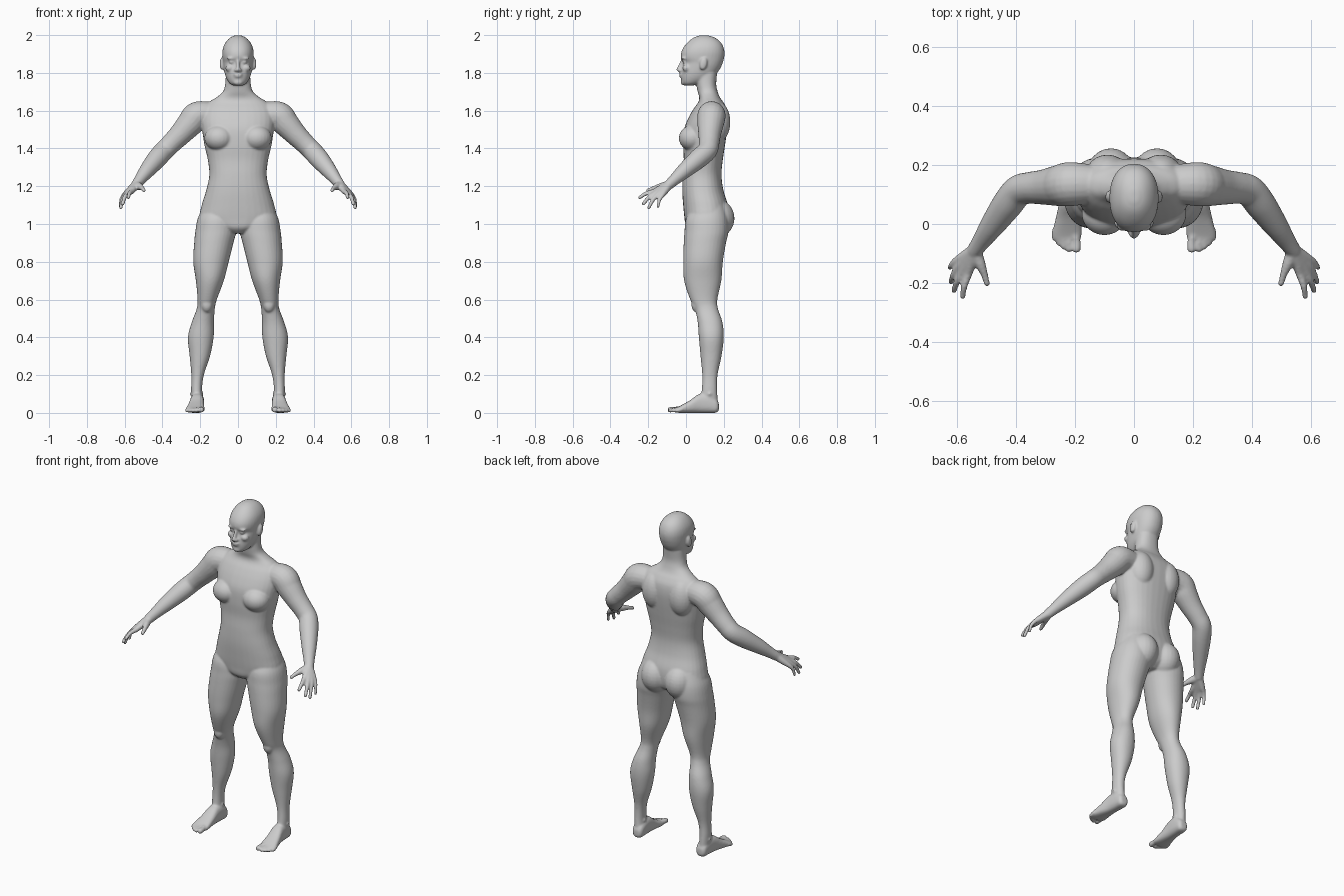
import bpy, bmesh, math
from mathutils import Vector, Matrix

bm = bmesh.new()
SEG = 32


def spline(rows, steps=5):
    """Catmull-Rom interpolation through rows of numbers."""
    out = []
    for i in range(len(rows) - 1):
        a, b = rows[max(i - 1, 0)], rows[i]
        c, d = rows[i + 1], rows[min(i + 2, len(rows) - 1)]
        for k in range(steps):
            t = k / steps
            out.append([0.5 * (2 * q + (r - p) * t + (2 * p - 5 * q + 4 * r - s) * t * t
                               + (3 * q - p - 3 * r + s) * t ** 3)
                        for p, q, r, s in zip(a, b, c, d)])
    return out + [list(rows[-1])]


def skin(rings):
    rings = [[bm.verts.new(p) for p in ring] for ring in rings]
    for a, b in zip(rings, rings[1:]):
        for i in range(len(a)):
            j = (i + 1) % len(a)
            bm.faces.new((a[i], a[j], b[j], b[i]))
    bm.faces.new(rings[0][::-1])
    bm.faces.new(rings[-1])


def loft(rows, side=1, axis='z', power=2.2):
    """Rows: position on axis, x centre, half width, low and high edge."""
    rings = []
    for t, c, h, lo, hi in spline(rows):
        ring = []
        for i in range(SEG):
            a = 2 * math.pi * i / SEG
            ca, sa = math.cos(a), math.sin(a)
            u = math.copysign(abs(ca) ** (2 / power), ca)
            v = math.copysign(abs(sa) ** (2 / power), sa)
            x, w = side * (c + h * u), (lo + hi) / 2 + (hi - lo) / 2 * v
            ring.append((x, w, t) if axis == 'z' else (x, t, w))
        rings.append(ring)
    skin(rings)


def ball(side, centre, radii, tilt=0):
    m = (Matrix.Translation((side * centre[0], centre[1], centre[2]))
         @ Matrix.Rotation(tilt, 4, 'X') @ Matrix.Diagonal((*radii, 1)))
    bmesh.ops.create_uvsphere(bm, u_segments=24, v_segments=16, radius=1, matrix=m)


def tube(side, rows):
    """Rows: x, y, z, radius. Rounded at both ends."""
    pts = spline(rows, 6)
    rings = []
    for i, (x, y, z, r) in enumerate(pts):
        d = Vector(pts[min(i + 1, len(pts) - 1)][:3]) - Vector(pts[max(i - 1, 0)][:3])
        u = d.cross(Vector((0, 0, 1))).normalized()
        v = d.cross(u).normalized()
        ring = []
        for k in range(20):
            a = 2 * math.pi * k / 20
            p = Vector((x, y, z)) + r * (math.cos(a) * u + math.sin(a) * v)
            ring.append((side * p.x, p.y, p.z))
        rings.append(ring)
    skin(rings)
    for x, y, z, r in (rows[0], rows[-1]):
        ball(side, (x, y, z), (r, r, r))


# torso and neck
loft([(.95, 0, .05, .03, .17), (.98, 0, .13, .0, .21), (1.03, 0, .20, -.008, .225),
      (1.10, 0, .192, -.015, .222), (1.18, 0, .168, -.02, .198), (1.26, 0, .152, -.018, .188),
      (1.34, 0, .16, -.012, .195), (1.42, 0, .178, -.015, .207), (1.50, 0, .19, -.01, .218),
      (1.56, 0, .195, .012, .222), (1.61, 0, .185, .04, .216), (1.645, 0, .155, .065, .198),
      (1.67, 0, .115, .07, .18), (1.70, 0, .08, .062, .168), (1.74, 0, .068, .055, .16),
      (1.80, 0, .064, .05, .165)], power=2.3)

# head
loft([(1.733, 0, .025, -.005, .035), (1.745, 0, .045, -.02, .08), (1.77, 0, .061, -.026, .13),
      (1.80, 0, .071, -.026, .165), (1.83, 0, .076, -.021, .185), (1.855, 0, .079, -.015, .195),
      (1.88, 0, .082, -.027, .202), (1.91, 0, .083, -.025, .204), (1.94, 0, .077, -.01, .197),
      (1.967, 0, .062, .014, .18), (1.988, 0, .04, .043, .15), (1.999, 0, .014, .075, .115)])

# nose, lips and chin
tube(1, [(0, -.018, 1.868, .008), (0, -.03, 1.84, .009), (0, -.039, 1.818, .012)])
ball(1, (0, -.026, 1.792), (.024, .011, .006))
ball(1, (0, -.025, 1.781), (.021, .011, .006))
ball(1, (0, -.012, 1.75), (.026, .016, .016))

for s in (1, -1):
    # face details and ears
    ball(s, (.012, -.031, 1.814), (.009, .011, .008))
    ball(s, (.033, -.006, 1.858), (.016, .013, .011))
    ball(s, (.034, -.012, 1.877), (.026, .013, .007))
    ball(s, (.043, .003, 1.825), (.024, .022, .02))
    ball(s, (.086, .092, 1.848), (.011, .02, .034), -.2)

    # chest, shoulder blades and buttocks
    ball(s, (.1, .035, 1.455), (.078, .073, .068))
    ball(s, (.09, .165, 1.54), (.075, .07, .11))
    ball(s, (.078, .155, 1.03), (.088, .102, .105))

    # leg
    loft([(1.10, .11, .07, .04, .2), (1.03, .113, .1, 0, .222), (.96, .118, .108, -.008, .225),
          (.9, .128, .104, -.012, .212), (.8, .143, .094, -.015, .195), (.7, .149, .074, -.01, .187),
          (.6, .163, .051, .022, .166), (.55, .171, .048, .047, .17), (.48, .186, .059, .062, .193),
          (.4, .197, .068, .068, .2), (.3, .202, .054, .077, .188), (.2, .214, .033, .086, .167),
          (.12, .219, .029, .083, .165), (.04, .214, .031, .07, .17)], s, power=2.1)
    ball(s, (.165, .06, .575), (.032, .032, .045))
    ball(s, (.218, .125, .1), (.037, .02, .018))

    # foot
    loft([(.174, .213, .018, .015, .05), (.16, .213, .031, .001, .075), (.12, .214, .035, 0, .1),
          (.07, .217, .037, 0, .1), (.02, .222, .043, 0, .066), (-.03, .226, .05, 0, .038),
          (-.055, .226, .044, .002, .027)], s, 'y', 2.6)
    for x, y, r in ((.195, -.083, .0155), (.22, -.085, .0115), (.238, -.077, .011),
                    (.254, -.064, .0105), (.269, -.047, .0105)):
        tube(s, [(x * .6 + .09, -.02, .022, r), (x, y + .025, .019, r * .9), (x, y, r + .001, r)])

    # arm
    tube(s, [(.14, .135, 1.58, .066), (.215, .135, 1.573, .075), (.255, .13, 1.53, .07),
             (.305, .125, 1.475, .06), (.355, .122, 1.425, .054), (.392, .112, 1.388, .053),
             (.43, .065, 1.345, .052), (.48, -.005, 1.285, .042), (.515, -.055, 1.24, .032),
             (.538, -.088, 1.21, .027)])

    # palm and fingers
    wrist = Vector((.54, -.09, 1.208))
    for knuckle, tip, r in (((.562, -.17, 1.172), (.58, -.245, 1.14), .0115),
                            ((.582, -.162, 1.163), (.61, -.226, 1.106), .0115),
                            ((.597, -.148, 1.155), (.62, -.197, 1.086), .011),
                            ((.606, -.127, 1.15), (.624, -.148, 1.092), .01)):
        k, e = Vector(knuckle), Vector(tip)
        mid = k.lerp(e, .5) + Vector((.004, -.003, .006))
        tube(s, [(*wrist.lerp(k, .1), .023), (*wrist.lerp(k, .6), .018), (*k, r * 1.25),
                 (*mid, r), (*e, r * .85)])
    tube(s, [(.535, -.1, 1.205, .022), (.52, -.137, 1.198, .018), (.507, -.17, 1.189, .0125),
             (.498, -.202, 1.178, .0105)])

# fuse all parts into one smooth skin
bmesh.ops.recalc_face_normals(bm, faces=bm.faces)
mesh = bpy.data.meshes.new("body")
bm.to_mesh(mesh)
bm.free()
body = bpy.data.objects.new("body", mesh)
bpy.context.collection.objects.link(body)
remesh = body.modifiers.new("fuse", 'REMESH')
remesh.mode = 'VOXEL'
remesh.voxel_size = .0055
remesh.use_smooth_shade = True
smooth = body.modifiers.new("soften", 'SMOOTH')
smooth.factor = .5
smooth.iterations = 7
